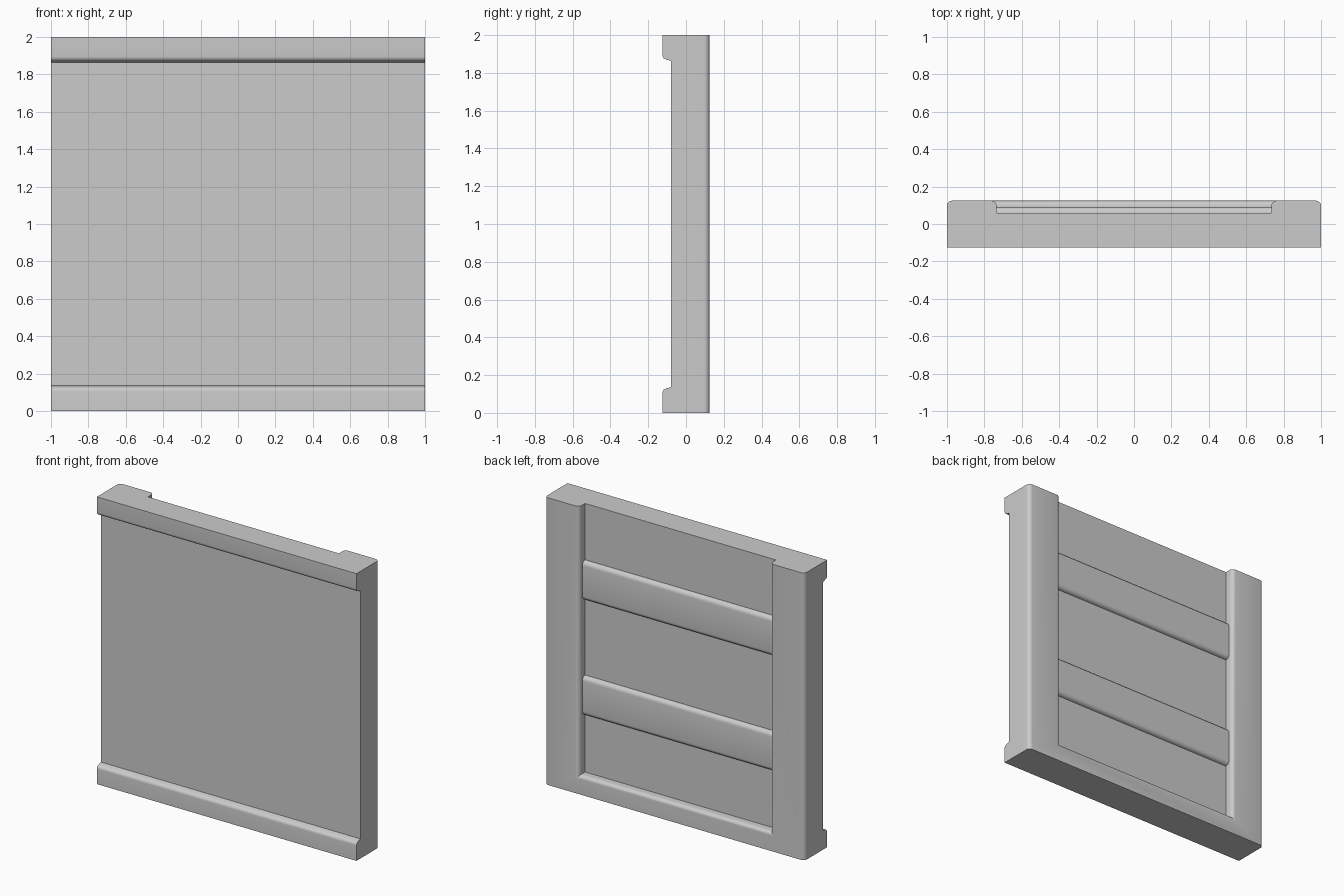
import bpy, bmesh, math

if "Cube" in bpy.data.objects:
    bpy.data.objects.remove(bpy.data.objects["Cube"])

HALF, HEIGHT = 1.0, 2.0
FRONT, BACK, RECESS = -0.125, 0.125, 0.06
INNER, RAIL = 0.735, 0.13


def prism(name, points, offset, bevel_test=None, radius=0.0):
    """Extrude a closed 3D outline by an offset and optionally round chosen edges."""
    bm = bmesh.new()
    face = bm.faces.new([bm.verts.new(p) for p in points])
    ext = bmesh.ops.extrude_face_region(bm, geom=[face], use_keep_orig=True)
    verts = [g for g in ext["geom"] if isinstance(g, bmesh.types.BMVert)]
    bmesh.ops.translate(bm, verts=verts, vec=offset)
    bmesh.ops.recalc_face_normals(bm, faces=bm.faces)
    if bevel_test:
        edges = [e for e in bm.edges if bevel_test(e)]
        bmesh.ops.bevel(bm, geom=edges, offset=radius, segments=5,
                        profile=0.5, affect='EDGES')
    mesh = bpy.data.meshes.new(name)
    bm.to_mesh(mesh)
    bm.free()
    obj = bpy.data.objects.new(name, mesh)
    bpy.context.collection.objects.link(obj)
    return obj


def arc(cy, cz, r, a0, a1, n=5):
    """Points of an arc in the YZ plane."""
    return [(cy + r * math.cos(math.radians(a0 + (a1 - a0) * i / n)),
             cz + r * math.sin(math.radians(a0 + (a1 - a0) * i / n)))
            for i in range(n + 1)]


# Main panel with a rounded lip along the bottom and top of the front
lip = [(FRONT, 0.0)] + arc(-0.1, 0.105, 0.025, 180, 106) + [(-0.08, 0.136)]
profile = lip + [(y, HEIGHT - z) for y, z in reversed(lip)]
profile += [(RECESS, HEIGHT), (RECESS, 0.0)]
parts = [prism("panel", [(-HALF, y, z) for y, z in profile], (2 * HALF, 0, 0))]

# Raised U-shaped back frame: two posts and a bottom rail
outline = [(-HALF, 0), (HALF, 0), (HALF, HEIGHT), (INNER, HEIGHT),
           (INNER, RAIL), (-INNER, RAIL), (-INNER, HEIGHT), (-HALF, HEIGHT)]


def rounded_edge(e):
    a, b = (v.co for v in e.verts)
    if min(a.y, b.y) < BACK - 1e-4:
        return False
    vertical = abs(a.x - b.x) < 1e-4
    rail_top = abs(a.z - RAIL) < 1e-4 and abs(b.z - RAIL) < 1e-4
    return vertical or rail_top


parts.append(prism("back_frame", [(x, RECESS, z) for x, z in outline],
                   (0, BACK - RECESS, 0), rounded_edge, 0.028))

# Two horizontal slats with rounded edges in the recess
R = 0.029
for name, z0 in (("lower_slat", 0.535), ("upper_slat", 1.337)):
    z1 = z0 + 0.27
    section = arc(RECESS, z0 + R, 0.03, -90, 0) + arc(RECESS, z1 - R, 0.03, 0, 90)
    parts.append(prism(name, [(-INNER, y, z) for y, z in section],
                       (2 * INNER, 0, 0)))

# Smooth the rounded edges, keep corners sharp
bpy.ops.object.select_all(action='DESELECT')
for obj in parts:
    obj.select_set(True)
bpy.context.view_layer.objects.active = parts[0]
bpy.ops.object.shade_smooth_by_angle(angle=math.radians(30))
